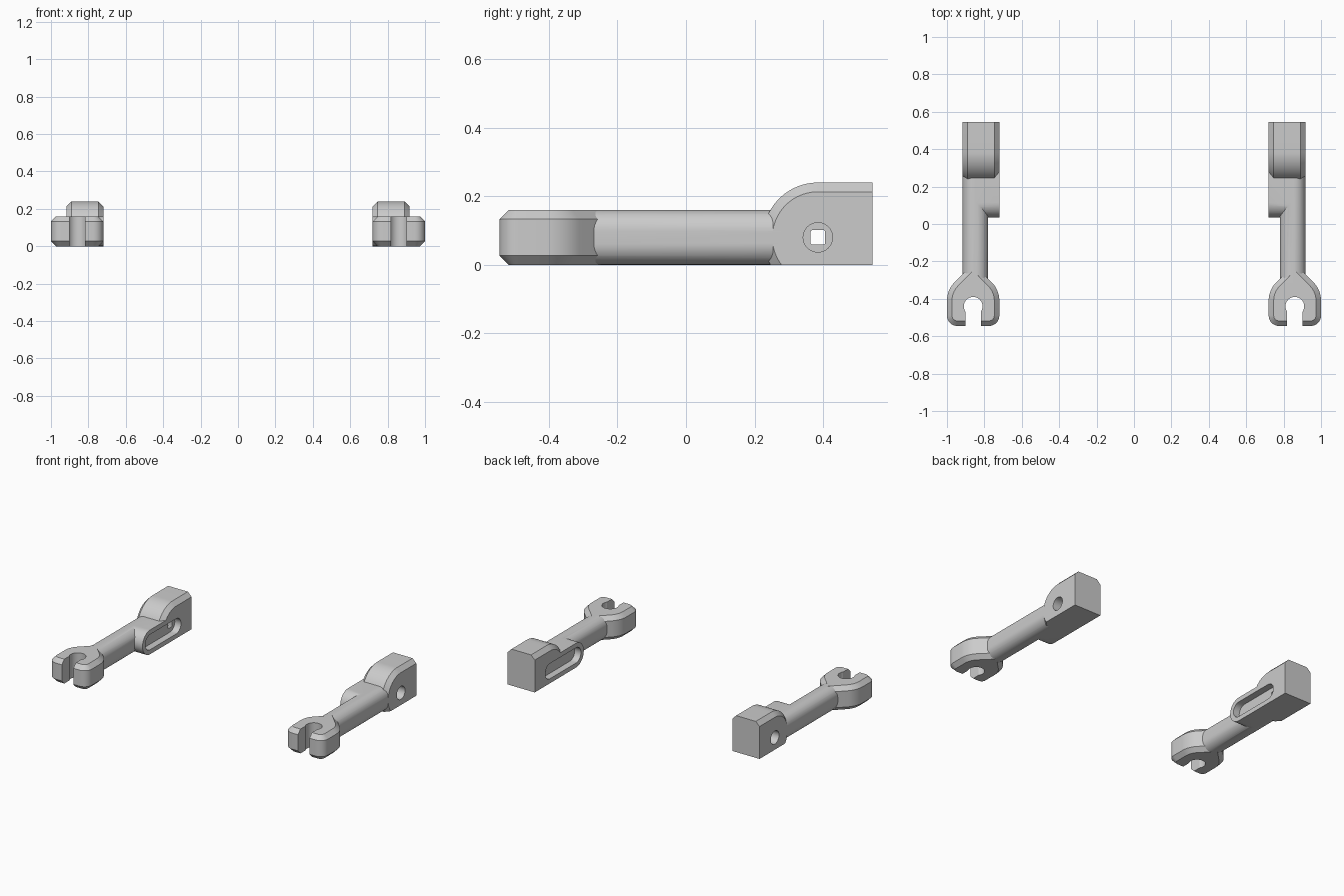
import bpy, bmesh
from math import sin, cos, pi, asin, radians

if "Cube" in bpy.data.objects:
    bpy.data.objects.remove(bpy.data.objects["Cube"])

CX = 0.86            # fork centre line
AX_Y, AX_Z = 0.385, 0.08   # pivot hole position


def arc(cx, cy, r, a0, a1, n=16):
    return [(cx + r * cos(a0 + (a1 - a0) * i / n), cy + r * sin(a0 + (a1 - a0) * i / n))
            for i in range(n + 1)]


def loft(name, layers, axis):
    """Solid from stacked outlines: layers = [(height along axis, 2D points)]."""
    place = {'X': lambda h, u, v: (h, u, v),
             'Y': lambda h, u, v: (u, h, v),
             'Z': lambda h, u, v: (u, v, h)}[axis]
    bm = bmesh.new()
    rings = [[bm.verts.new(place(h, u, v)) for u, v in pts] for h, pts in layers]
    for a, b in zip(rings, rings[1:]):
        for i in range(len(a)):
            j = (i + 1) % len(a)
            bm.faces.new((a[i], a[j], b[j], b[i]))
    bm.faces.new(rings[0])
    bm.faces.new(rings[-1])
    bmesh.ops.recalc_face_normals(bm, faces=bm.faces[:])
    mesh = bpy.data.meshes.new(name)
    bm.to_mesh(mesh)
    bm.free()
    ob = bpy.data.objects.new(name, mesh)
    bpy.context.collection.objects.link(ob)
    return ob


def combine(target, other, op):
    mod = target.modifiers.new(op, 'BOOLEAN')
    mod.operation, mod.object, mod.solver = op, other, 'EXACT'
    other.hide_render = True
    bpy.context.view_layer.objects.active = target
    bpy.ops.object.modifier_apply(modifier=mod.name)
    bpy.data.objects.remove(other)


def fork_outline(d):
    """Teardrop head with rounded front corners, inset by d."""
    r, c, yc = 0.14 - d, 0.055 - d, -0.41
    right = arc(CX + 0.085, -0.49, c, -pi / 2, 0, 8) + arc(CX, yc, r, 0, pi / 4, 12)
    left = [(2 * CX - x, y) for x, y in reversed(right)]
    return right + [(CX, yc + r * 2 ** 0.5)] + left


def block_outline(d):
    """Round-nosed end block (y, z), inset by d on nose and top only."""
    r = 0.16 - d
    return [(0.545, 0), (0.545, 0.24 - d)] + arc(AX_Y, AX_Z, r, pi / 2, pi + asin(AX_Z / r), 28)


def stadium(y0, y1, r):
    return arc(y1, AX_Z, r, -pi / 2, pi / 2, 20) + arc(y0, AX_Z, r, pi / 2, 1.5 * pi, 20)


def rounded_rect(cx, cy, w, h, r):
    pts = []
    for k, (sx, sy) in enumerate([(1, 1), (-1, 1), (-1, -1), (1, -1)]):
        pts += arc(cx + sx * (w / 2 - r), cy + sy * (h / 2 - r), r, k * pi / 2, (k + 1) * pi / 2, 10)
    return pts


# chamfered end block
B = 0.027
arm = loft("link_arms", [(0.72, block_outline(B)), (0.72 + B, block_outline(0)),
                         (0.917 - B, block_outline(0)), (0.917, block_outline(B))], 'X')

# round-ended inner boss, rounded shank and chamfered fork head
boss = loft("boss", [(x, stadium(0.115, AX_Y, 0.08)) for x in (0.72, 0.85)], 'X')
shank = loft("shank", [(y, rounded_rect(0.8485, 0.08, 0.137, 0.16, 0.062)) for y in (-0.33, 0.32)], 'Y')
fork = loft("fork", [(0, fork_outline(B)), (B, fork_outline(0)),
                     (0.16 - B, fork_outline(0)), (0.16, fork_outline(B))], 'Z')
for part in (boss, shank, fork):
    combine(arm, part, 'UNION')

# keyhole slot in the fork, inner recess, outer round hole, square through hole
a = asin(0.042 / 0.05)
keyhole = [(CX - 0.042, -0.6), (CX + 0.042, -0.6)] + arc(CX, -0.44, 0.05, -pi / 2 + a, 1.5 * pi - a, 28)
cutters = [
    loft("fork_cutter", [(z, keyhole) for z in (-0.1, 0.3)], 'Z'),
    loft("recess_cutter", [(x, stadium(0.115, AX_Y, 0.05)) for x in (0.6, 0.765)], 'X'),
    loft("hole_cutter", [(x, arc(AX_Y, AX_Z, 0.043, 0, 2 * pi * 31 / 32, 31)) for x in (0.86, 1.1)], 'X'),
    loft("square_cutter", [(x, rounded_rect(AX_Y, AX_Z, 0.042, 0.042, 0.005)) for x in (0.7, 1.1)], 'X'),
]
for c in cutters:
    combine(arm, c, 'DIFFERENCE')

# mirrored twin
mirror = arm.modifiers.new("Mirror", 'MIRROR')
mirror.use_mirror_merge = False
bpy.context.view_layer.objects.active = arm
bpy.ops.object.modifier_apply(modifier=mirror.name)
arm.select_set(True)
bpy.ops.object.shade_smooth_by_angle(angle=radians(25))
